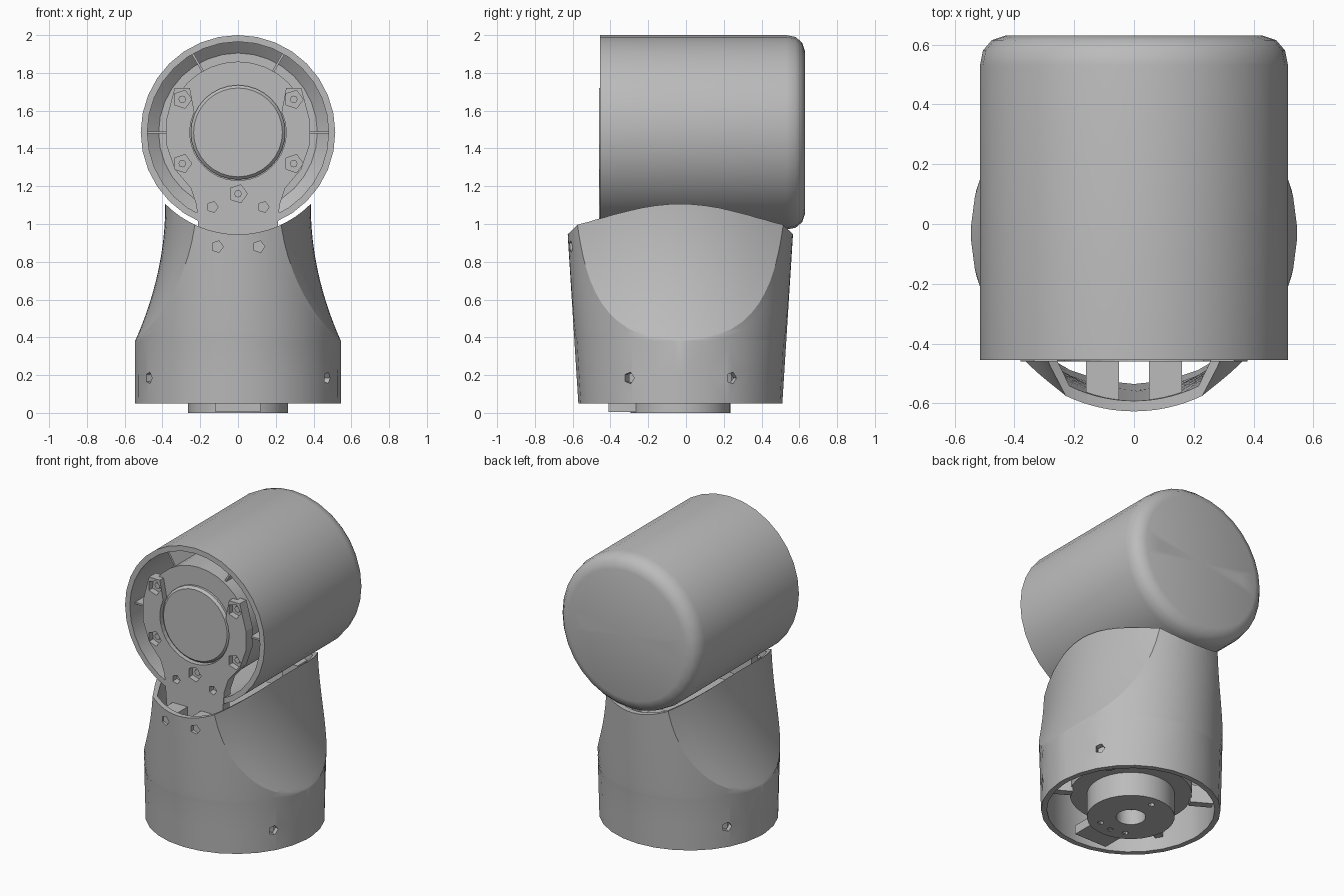
import bpy, bmesh, math
from math import sin, cos, pi, sqrt, radians
from mathutils import Matrix, Vector

cube = bpy.data.objects.get("Cube")
if cube:
    bpy.data.objects.remove(cube)

GREY = (0.5, 0.5, 0.5, 1)
grey = bpy.data.materials.new("mid grey")
grey.use_nodes = True
grey.diffuse_color = GREY
grey.node_tree.nodes["Principled BSDF"].inputs["Base Color"].default_value = GREY

CUP_Z, BASE_Y = 1.485, -0.03
TO_Y = Matrix.Rotation(-pi / 2, 4, 'X')     # turns local z into +y


def finish(bm, name):
    bmesh.ops.recalc_face_normals(bm, faces=bm.faces)
    mesh = bpy.data.meshes.new(name)
    bm.to_mesh(mesh)
    bm.free()
    ob = bpy.data.objects.new(name, mesh)
    bpy.context.collection.objects.link(ob)
    mesh.materials.append(grey)
    return ob


def smooth(ob, angle=35):
    bpy.ops.object.select_all(action='DESELECT')
    ob.select_set(True)
    bpy.context.view_layer.objects.active = ob
    bpy.ops.object.shade_smooth_by_angle(angle=radians(angle))


def lathe(name, profile, matrix, segments=32):
    bm = bmesh.new()
    vs = [bm.verts.new((r, 0, h)) for r, h in profile]
    es = [bm.edges.new((a, b)) for a, b in zip(vs, vs[1:] + vs[:1])]
    bmesh.ops.spin(bm, geom=vs + es, cent=(0, 0, 0), axis=(0, 0, 1),
                   angle=2 * pi, steps=segments, use_merge=True)
    bmesh.ops.remove_doubles(bm, verts=bm.verts, dist=1e-4)
    bmesh.ops.dissolve_degenerate(bm, edges=bm.edges, dist=1e-5)
    bm.transform(matrix)
    return finish(bm, name)


def disc(name, radius, low, high, matrix, segments=32):
    return lathe(name, [(0, low), (radius, low), (radius, high), (0, high)], matrix, segments)


def box(name, size, centre, turn=Matrix()):
    bm = bmesh.new()
    bmesh.ops.create_cube(bm, size=1)
    bm.transform(Matrix.Translation(centre) @ turn @ Matrix.Diagonal((*size, 1)))
    return finish(bm, name)


def hole(centre, direction, radius, depth, sides=5):
    turn = Vector(direction).to_track_quat('Z', 'Y').to_matrix().to_4x4()
    return disc("hole_cutter", radius, -depth, depth, Matrix.Translation(centre) @ turn, sides)


def cut(ob, cutters):
    for c in cutters:
        c.hide_render = True
        mod = ob.modifiers.new("cut", 'BOOLEAN')
        mod.operation, mod.solver, mod.object = 'DIFFERENCE', 'EXACT', c
    graph = bpy.context.evaluated_depsgraph_get()
    mesh = bpy.data.meshes.new_from_object(ob.evaluated_get(graph))
    ob.modifiers.clear()
    ob.data = mesh
    for c in cutters:
        bpy.data.objects.remove(c)


# Upper cup: open at the front, rounded at the back
at_cup = Matrix.Translation((0, 0, CUP_Z)) @ TO_Y
cup = lathe("upper_cup", [(0.48, -0.455), (0.515, -0.455), (0.515, 0.53), (0.505, 0.58),
                          (0.475, 0.615), (0.43, 0.63), (0, 0.63), (0, 0.58),
                          (0.42, 0.58), (0.48, 0.53)], at_cup)
cut(cup, [hole((s * 0.3, 0.63, CUP_Z), (0, 1, 0), 0.032, 0.04) for s in (-1, 1)])
smooth(cup)

# Motor and hub inside the cup
smooth(disc("upper_motor", 0.375, -0.42, 0.59, at_cup))
smooth(lathe("upper_hub", [(0, -0.45), (0.235, -0.45), (0.25, -0.435),
                           (0.25, -0.40), (0, -0.40)], at_cup))
for i in range(4):
    a = i * pi / 3
    box("cup_rib", (0.12, 0.8, 0.012), (0.43 * cos(a), 0.0, CUP_Z + 0.43 * sin(a)),
        Matrix.Rotation(-a, 4, 'Y'))

# Forked bracket that holds the hub and runs down into the base
half = [(0.2, 0.86), (0.22, 1.1), (0.25, 1.19), (0.335, 1.29), (0.38, 1.42),
        (0.38, 1.55), (0.335, 1.72), (0.255, 1.72)]
half += [(0.255 * cos(radians(a)), CUP_Z + 0.255 * sin(radians(a))) for a in range(25, -90, -10)]
outline = half + [(-x, z) for x, z in reversed(half)]
bm = bmesh.new()
face = bm.faces.new([bm.verts.new((x, -0.46, z)) for x, z in outline])
ext = bmesh.ops.extrude_face_region(bm, geom=[face])
bmesh.ops.translate(bm, vec=(0, 0.07, 0),
                    verts=[g for g in ext["geom"] if isinstance(g, bmesh.types.BMVert)])
bracket = finish(bm, "bracket")
spots = [(s * 0.295, z, 0.05) for s in (-1, 1) for z in (1.66, 1.32)]
spots += [(0, 1.16, 0.05), (-0.135, 1.09, 0.03), (0.135, 1.09, 0.03)]
cut(bracket, [hole((x, -0.46, z), (0, -1, 0), r, 0.045) for x, z, r in spots])
for x, z, r in spots[:5]:
    disc("bracket_screw", r * 0.4, -0.43, -0.40, Matrix.Translation((x, 0, z)) @ TO_Y, 8)


# Base shell: a flared drum with a scooped face on each side
def ellipse_r(a, z):
    return 1 / sqrt((cos(a) / 0.545) ** 2 + (sin(a) / (0.54 + 0.063 * (z - 0.05))) ** 2)


def scoop_r(a, z):
    if z <= 0.38:
        return 9
    m = 0.385 + 0.16 * (max(0, 1.1 - z) / 0.72) ** 2
    return 2 * m / (cos(a) + sqrt(cos(a) ** 2 + 4 * 0.54 * m * sin(a) ** 2))


def crease(z):
    low, high = 0.0, pi / 2
    for _ in range(30):
        mid = (low + high) / 2
        low, high = (mid, high) if scoop_r(mid, z) < ellipse_r(mid, z) else (low, mid)
    return max(low, 0.05)


def section(z, inset):
    c, n = crease(z), 7
    quarter = [c * i / n for i in range(n)] + [c + (pi / 2 - c) * i / n for i in range(n)]
    right = quarter + [pi - a for a in [pi / 2] + quarter[:0:-1]]
    ring = []
    for a in right + [a + pi for a in right]:
        b = math.asin(min(1, abs(sin(a))))
        r = min(ellipse_r(b, z), scoop_r(b, z)) - inset
        ring.append((r * cos(a), BASE_Y + r * sin(a), z))
    return ring


levels = [0.05, 0.2, 0.38] + [0.38 + 0.77 * (i / 14) ** 1.6 for i in range(1, 15)]
bm = bmesh.new()
rings = [[bm.verts.new(p) for p in section(z, 0)] for z in levels]
rings += [[bm.verts.new(p) for p in section(z, 0.035)] for z in reversed(levels)]
for a, b in zip(rings, rings[1:] + rings[:1]):
    for i in range(len(a)):
        j = (i + 1) % len(a)
        bm.faces.new((a[i], a[j], b[j], b[i]))
base = finish(bm, "base_shell")
cutters = [disc("saddle_cutter", 0.54, -1, 1, at_cup, 64)]
for sy in (-1, 1):
    cutters.append(box("seam_cutter", (0.004, 0.02, 0.6), (0, BASE_Y + sy * 0.605, 0.72)))
    for sx in (-1, 1):
        cutters.append(hole((sx * 0.11, BASE_Y + sy * 0.59, 0.88), (0, sy, 0), 0.032, 0.06))
        cutters.append(hole((sx * 0.47, BASE_Y + sy * 0.27, 0.185),
                            (sx * 0.866, sy * 0.5, 0), 0.032, 0.06))
cut(base, cutters)
smooth(base, 25)

# Screw bosses and ribs inside the base
for sy in (-1, 1):
    for sx in (-1, 1):
        box("screw_boss", (0.11, 0.13, 0.12), (sx * 0.105, BASE_Y + sy * 0.495, 0.87))
        a = math.atan2(sy * 0.5, sx * 0.866)
        box("base_rib", (0.14, 0.05, 0.12), (0.43 * cos(a), BASE_Y + 0.43 * sin(a), 0.19),
            Matrix.Rotation(a, 4, 'Z'))

# Lower motor, mounting flange and tab
at_base = Matrix.Translation((0, BASE_Y, 0))
smooth(disc("lower_motor", 0.37, 0.16, 0.8, at_base))
flange = disc("mounting_flange", 0.265, 0, 0.2, at_base)
ring = [(0.195 * cos(i * pi / 6), BASE_Y + 0.195 * sin(i * pi / 6), 0) for i in range(12)]
cut(flange, [hole((0, BASE_Y, 0), (0, 0, -1), 0.09, 0.1, 20)]
    + [hole(p, (0, 0, -1), 0.02, 0.06, 6) for p in ring])
smooth(flange)
box("flange_tab", (0.24, 0.2, 0.06), (0, -0.31, 0.035))
